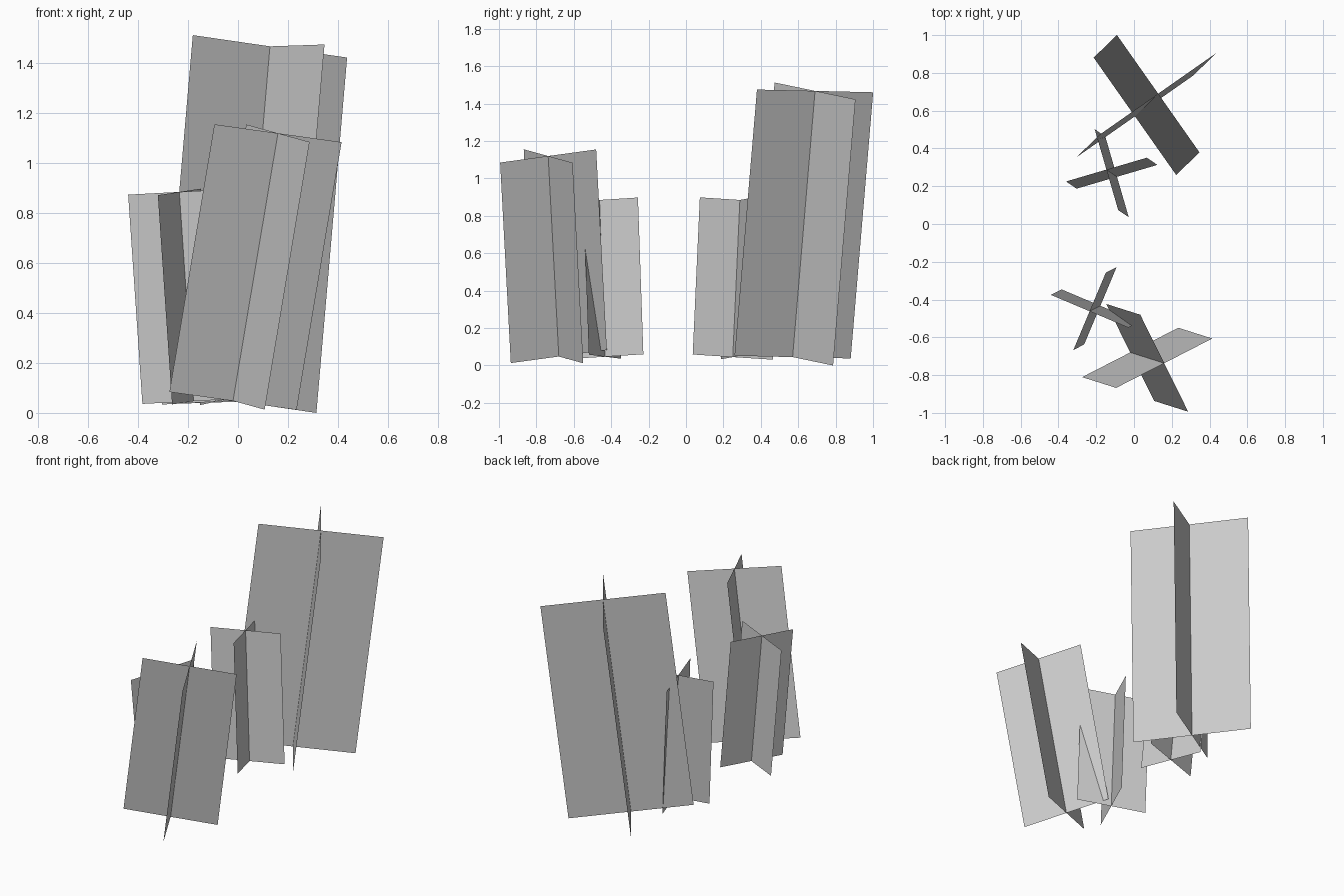
import bpy
from mathutils import Vector

if "Cube" in bpy.data.objects:
    bpy.data.objects.remove(bpy.data.objects["Cube"])

HALF_WIDTH = 0.265  # card half width relative to its height


def crossed_cards(name, bottom, top, side):
    """Two flat cards crossing at right angles along a leaning axis."""
    b, t, s = Vector(bottom), Vector(top), Vector(side)
    axis = t - b
    up = axis.normalized()
    s = (s - up * s.dot(up)).normalized()
    verts, faces = [], []
    for d in (s, up.cross(s)):
        h = d * HALF_WIDTH * axis.length
        n = len(verts)
        verts += [b - h, b + h, t + h, t - h]
        faces.append((n, n + 1, n + 2, n + 3))
    mesh = bpy.data.meshes.new(name)
    mesh.from_pydata(verts, [], faces)
    obj = bpy.data.objects.new(name, mesh)
    bpy.context.collection.objects.link(obj)
    return obj


# Four grass clumps: root point, tip point, direction of the first card
crossed_cards("tall_back_clump", (0.005, 0.57, 0.045), (0.128, 0.69, 1.468), (0.217, -0.31, 0))
crossed_cards("front_clump", (-0.02, -0.68, 0.048), (0.16, -0.737, 1.12), (0.257, 0.127, 0))
crossed_cards("small_back_clump", (-0.09, 0.25, 0.045), (-0.146, 0.288, 0.885), (0.215, 0.0625, 0))
crossed_cards("small_front_clump", (-0.178, -0.433, 0.047), (-0.235, -0.462, 0.885), (0.205, -0.086, 0))
